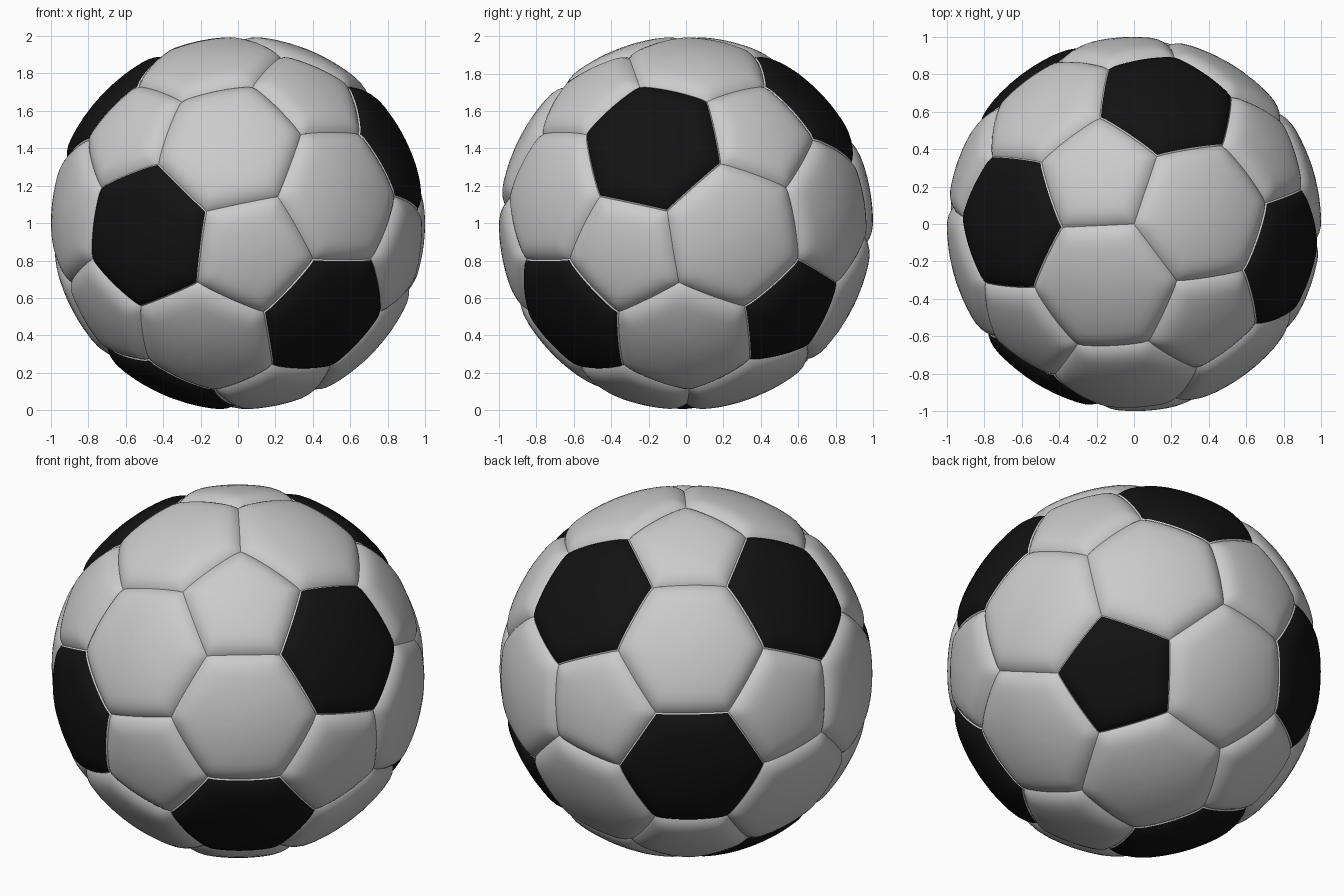
import bpy, bmesh, math
from mathutils import Vector, Matrix

if "Cube" in bpy.data.objects:
    bpy.data.objects.remove(bpy.data.objects["Cube"])

SEAM_DEPTH, SEAM_WIDTH = 0.034, 0.13
RINGS = [0.2, 0.4, 0.55, 0.68, 0.78, 0.86, 0.92, 0.96, 0.98, 1.0]
STEPS = 12          # points along each panel edge

black = bpy.data.materials.new("black_leather")
black.diffuse_color = (0.006, 0.006, 0.006, 1)
black.use_nodes = True
black.node_tree.nodes["Principled BSDF"].inputs["Base Color"].default_value = black.diffuse_color

# Icosahedron that gives the panel layout
ico = bmesh.new()
bmesh.ops.create_icosphere(ico, subdivisions=1, radius=1)
ico.verts.ensure_lookup_table()

# Turn it so one seam corner points straight up
p = ico.verts[0].co.normalized()
q = ico.verts[0].link_edges[0].other_vert(ico.verts[0]).co.normalized()
up = (2 * p + q).normalized()
side = (p - up * p.dot(up)).normalized()
turn = Matrix.Rotation(math.radians(127), 3, 'Z') @ Matrix((side, up.cross(side), up))
for v in ico.verts:
    v.co = turn @ v.co.normalized()

# Panels as (name, centre, corners): pentagons at vertices, hexagons on faces
panels = []
for v in ico.verts:
    c = v.co.normalized()
    near = [e.other_vert(v).co for e in v.link_edges]
    ax = (near[0] - c * near[0].dot(c)).normalized()
    ay = c.cross(ax)
    near.sort(key=lambda n: math.atan2(n.dot(ay), n.dot(ax)))
    panels.append(("pentagon_panel", c, [(2 * c + n).normalized() for n in near]))
for f in ico.faces:
    vs = [v.co.copy() for v in f.verts]
    c = sum(vs, Vector()).normalized()
    if (vs[1] - vs[0]).cross(vs[2] - vs[0]).dot(c) < 0:
        vs.reverse()
    corners = []
    for i in range(3):
        a, b = vs[i], vs[(i + 1) % 3]
        corners += [(2 * a + b).normalized(), (a + 2 * b).normalized()]
    panels.append(("hexagon_panel", c, corners))
ico.free()

# Rough directions of the black panels; the closest panel is used
BLACK = [(.18, .70, .69), (-.73, .01, .68), (.88, -.18, .43), (-.52, -.85, -.07),
         (.51, -.69, -.51), (-.40, -.07, -.91), (-.6, .8, -.03), (.61, .61, -.5)]
dark = {max(range(len(panels)), key=lambda i: panels[i][1].dot(Vector(d))) for d in BLACK}


def build_panel(index, name, centre, corners):
    n = len(corners)
    walls = [corners[i].cross(corners[(i + 1) % n]).normalized() for i in range(n)]

    def puff(d):
        # Sink the surface towards the seams
        near = 0
        for w in walls:
            t = min(max(math.asin(max(-1, min(1, d.dot(w)))) / SEAM_WIDTH, 0), 1)
            near += (1 - t) ** 12
        return d * (1 - SEAM_DEPTH * near ** 0.25) + Vector((0, 0, 1))

    bm = bmesh.new()
    mid = bm.verts.new(puff(centre))
    rim = [corners[i].lerp(corners[(i + 1) % n], k / STEPS)
           for i in range(n) for k in range(STEPS)]
    last = None
    for s in RINGS:
        ring = [bm.verts.new(puff(centre.lerp(r, s).normalized())) for r in rim]
        for j in range(len(ring)):
            k = (j + 1) % len(ring)
            if last:
                f = bm.faces.new((last[j], ring[j], ring[k], last[k]))
            else:
                f = bm.faces.new((mid, ring[j], ring[k]))
            f.smooth = True
            # Grey stitched edge around black panels
            f.material_index = 1 if s == 1.0 else 0
        last = ring
    me = bpy.data.meshes.new(name)
    bm.to_mesh(me)
    bm.free()
    if index in dark:
        me.materials.append(black)
        me.materials.append(None)
    else:
        for f in me.polygons:
            f.material_index = 0
    bpy.context.collection.objects.link(bpy.data.objects.new(name, me))


for i, (name, centre, corners) in enumerate(panels):
    build_panel(i, f"{name}_{i + 1}", centre, corners)
